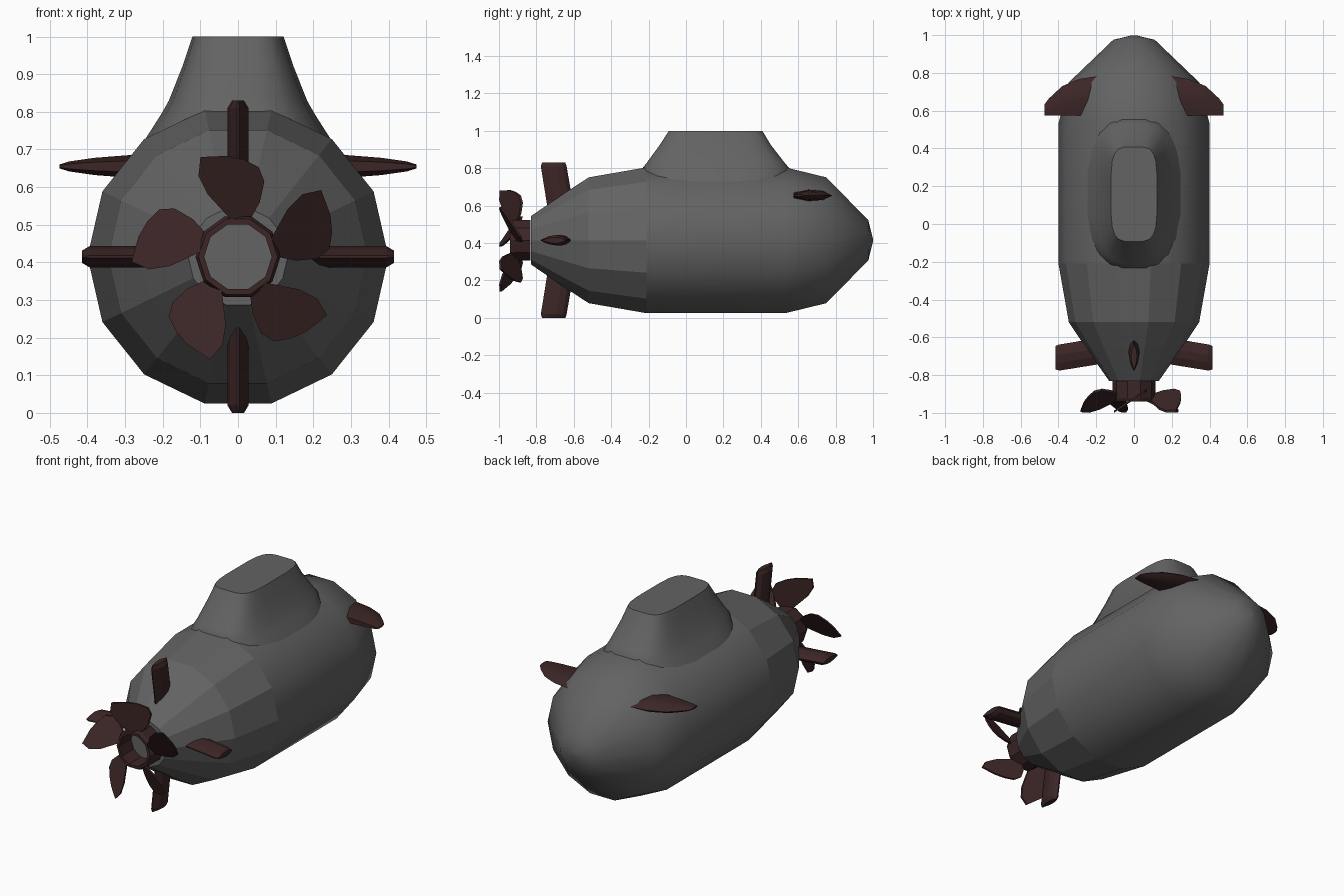
import bpy, math
from mathutils import Matrix, Vector

if "Cube" in bpy.data.objects:
    bpy.data.objects.remove(bpy.data.objects["Cube"])

AXIS_Z = 0.415  # height of the hull centre line


def material(name, rgb):
    m = bpy.data.materials.new(name)
    m.diffuse_color = (*rgb, 1)
    m.use_nodes = True
    m.node_tree.nodes["Principled BSDF"].inputs["Base Color"].default_value = m.diffuse_color
    return m


GREY = material("hull grey", (0.125, 0.125, 0.125))
RED = material("dark red", (0.045, 0.019, 0.019))


def make(name, verts, faces, mat, smooth=None):
    me = bpy.data.meshes.new(name)
    me.from_pydata([tuple(v) for v in verts], [], faces)
    me.materials.append(mat)
    ob = bpy.data.objects.new(name, me)
    bpy.context.collection.objects.link(ob)
    bpy.ops.object.select_all(action='DESELECT')
    ob.select_set(True)
    bpy.context.view_layer.objects.active = ob
    bpy.ops.object.mode_set(mode='EDIT')
    bpy.ops.mesh.select_all(action='SELECT')
    bpy.ops.mesh.normals_make_consistent(inside=False)
    bpy.ops.object.mode_set(mode='OBJECT')
    if smooth:
        bpy.ops.object.shade_smooth_by_angle(angle=math.radians(smooth))
    return ob


def loft(name, rings, mat, smooth=None, closed=False):
    """Skin a list of equal rings; cap the ends or join them in a loop."""
    n, m = len(rings[0]), len(rings)
    verts = [v for r in rings for v in r]
    faces = [(i * n + j, i * n + (j + 1) % n, (i + 1) % m * n + (j + 1) % n, (i + 1) % m * n + j)
             for i in range(m if closed else m - 1) for j in range(n)]
    if not closed:
        faces += [tuple(range(n)), tuple(range((m - 1) * n, m * n))]
    return make(name, verts, faces, mat, smooth)


def circle(r, y, n):
    return [(r * math.cos(math.tau * i / n), y, AXIS_Z + r * math.sin(math.tau * i / n))
            for i in range(n)]


# Hull: fourteen-sided turned body, faceted at the stern
profile = [(-0.83, 0.132), (-0.65, 0.258), (-0.52, 0.345), (-0.21, 0.4), (0.53, 0.4),
           (0.75, 0.345), (0.975, 0.11), (0.999, 0.01)]
hull = loft("hull", [circle(r, y, 14) for y, r in profile], GREY, 50)
for p in hull.data.polygons:
    if p.center.y < -0.25:
        p.use_smooth = False


# Sail: rounded oblong rings flaring down into the hull
def oblong(hx, y0, y1, z, power, n=20):
    pts = []
    for i in range(n):
        a = math.tau * (i + 0.5) / n
        c, s = math.cos(a), math.sin(a)
        pts.append((hx * math.copysign(abs(c) ** (2 / power), c),
                    (y0 + y1) / 2 + (y1 - y0) / 2 * math.copysign(abs(s) ** (2 / power), s), z))
    return pts


sail = [(0.305, -0.245, 0.58, 0.64, 2.8), (0.205, -0.24, 0.56, 0.795, 3.2),
        (0.185, -0.212, 0.53, 0.83, 3.4), (0.147, -0.142, 0.455, 0.925, 3.8),
        (0.122, -0.093, 0.41, 1.0, 4.2)]
loft("sail", [oblong(*s) for s in sail], GREY, 35)

# Bow planes: span stations with a lens section (span, trailing y, leading y, half thickness)
stations = [(0.18, 0.575, 0.785, 0.031), (0.29, 0.575, 0.768, 0.03), (0.38, 0.575, 0.73, 0.023),
            (0.45, 0.575, 0.665, 0.013), (0.475, 0.575, 0.632, 0.005)]
for side, label in ((1, "right"), (-1, "left")):
    rings = []
    for x, y0, y1, t in stations:
        rings.append([(side * x, y0 + (y1 - y0) * f, 0.655 + t * h) for f, h in
                      ((0, 0.5), (0.4, 1), (0.8, 0.8), (1, 0), (0.8, -0.8), (0.4, -1), (0, -0.5))])
    loft("bow_plane_" + label, rings, RED, 30)

# Stern fins: four swept fins with chamfered tips
fin = [(0.14, -0.735, -0.595, 0.028), (0.395, -0.776, -0.638, 0.028), (0.415, -0.77, -0.645, 0.016)]
section = ((0, 0.1), (0.3, 0.75), (0.6, 1), (0.85, 0.7), (1, 0.1),
           (1, -0.1), (0.85, -0.7), (0.6, -1), (0.3, -0.75), (0, -0.1))
for k, label in enumerate(("right", "top", "left", "bottom")):
    turn = Matrix.Rotation(-k * math.pi / 2, 3, 'Y')
    rings = [[turn @ Vector((r, y0 + (y1 - y0) * f, t * h)) + Vector((0, 0, AXIS_Z))
              for f, h in section] for r, y0, y1, t in fin]
    loft("stern_fin_" + label, rings, RED)

# Propeller hub: open ten-sided ring
loft("propeller_hub", [circle(r, y, 10) for r, y in
                       ((0.113, -0.832), (0.113, -0.92), (0.105, -0.94),
                        (0.09, -0.94), (0.09, -0.832))], RED, closed=True)

# Propeller blades: pitched plates (sideways, outward)
outline = [(0.03, 0.095), (0.058, 0.145), (0.07, 0.2), (0.055, 0.238), (0.015, 0.258),
           (-0.03, 0.268), (-0.1, 0.265), (-0.105, 0.215), (-0.08, 0.165), (-0.02, 0.1)]
for k in range(5):
    turn = Matrix.Rotation(-k * math.tau / 5, 3, 'Y')
    rings = [[turn @ Vector((u, -0.925 + 0.66 * u + d, r)) + Vector((0, 0, AXIS_Z))
              for u, r in outline] for d in (-0.005, 0.007)]
    loft("propeller_blade_%d" % (k + 1), rings, RED)
